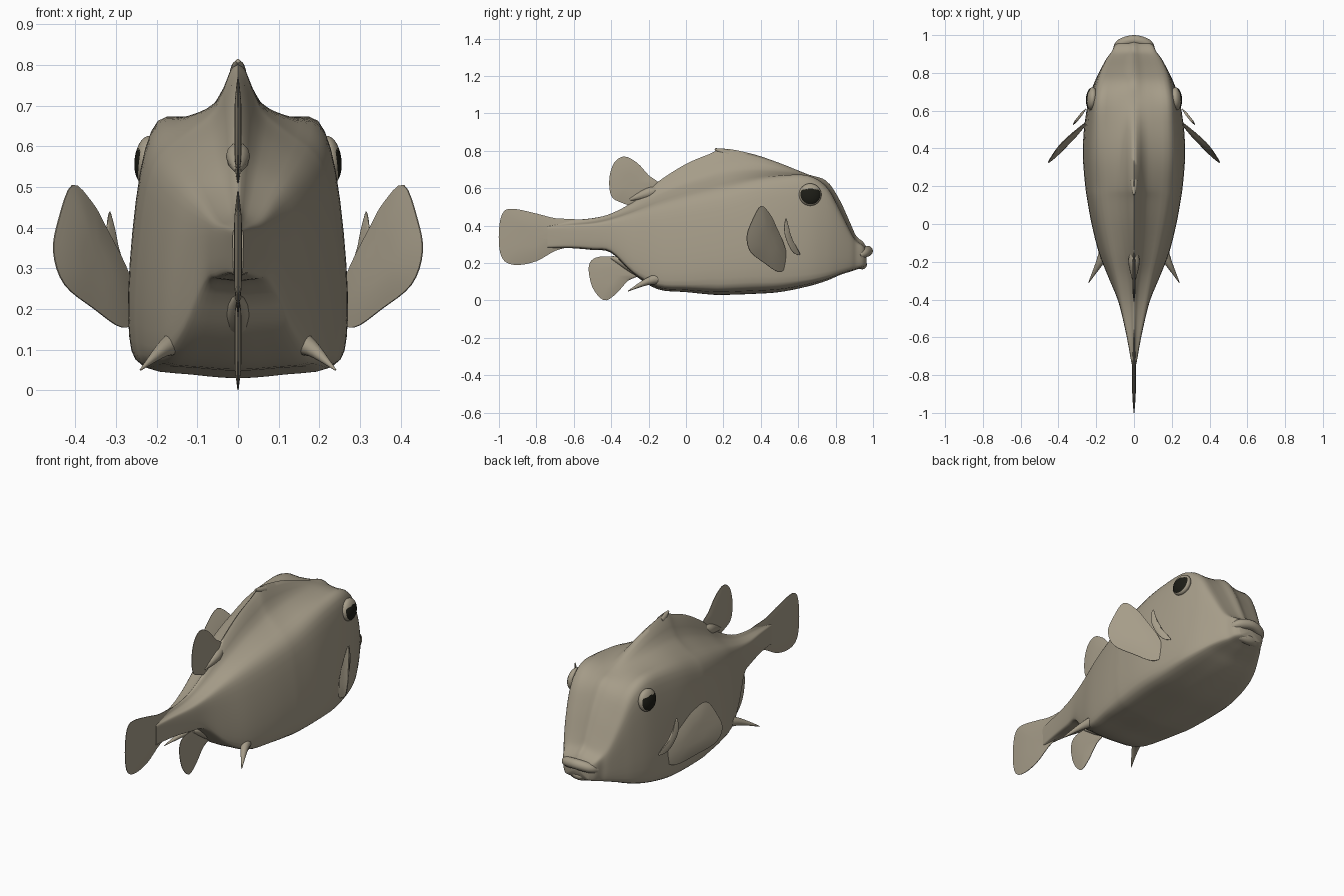
import bpy, bmesh, math
from mathutils import Vector

if "Cube" in bpy.data.objects:
    bpy.data.objects.remove(bpy.data.objects["Cube"])


def material(name, rgb):
    m = bpy.data.materials.new(name)
    m.diffuse_color = (*rgb, 1)
    m.use_nodes = True
    m.node_tree.nodes["Principled BSDF"].inputs["Base Color"].default_value = m.diffuse_color
    return m


SKIN = material("olive tan skin", (0.38, 0.335, 0.25))
DARK = material("dark pupil", (0.012, 0.012, 0.008))


def spline(pts, n, closed=False):
    """Catmull-Rom resampling, n samples per segment."""
    pts = [Vector(p) for p in pts]
    count, out = len(pts), []
    for i in range(count if closed else count - 1):
        def get(j):
            return pts[j % count] if closed else pts[max(0, min(count - 1, j))]
        a, b, c, d = get(i - 1), get(i), get(i + 1), get(i + 2)
        for k in range(n):
            t = k / n
            out.append(0.5 * (2 * b + (c - a) * t + (2 * a - 5 * b + 4 * c - d) * t * t
                              + (3 * b - a - 3 * c + d) * t ** 3))
    return out if closed else out + [pts[-1]]


def loft(name, rings, angle=60):
    """Skin closed rings and close both ends."""
    bm = bmesh.new()
    loops = [[bm.verts.new(p) for p in r] for r in rings]
    n = len(rings[0])
    for a, b in zip(loops, loops[1:]):
        for i in range(n):
            j = (i + 1) % n
            bm.faces.new((a[i], a[j], b[j], b[i]))
    for r in (loops[0], loops[-1]):
        mid = bm.verts.new(sum((v.co for v in r), Vector()) / n)
        for i in range(n):
            bm.faces.new((r[i], r[(i + 1) % n], mid))
    bmesh.ops.remove_doubles(bm, verts=bm.verts, dist=1e-5)
    bmesh.ops.recalc_face_normals(bm, faces=bm.faces)
    return finish(name, bm, angle)


def finish(name, bm, angle=60):
    me = bpy.data.meshes.new(name)
    bm.to_mesh(me)
    bm.free()
    ob = bpy.data.objects.new(name, me)
    bpy.context.collection.objects.link(ob)
    me.materials.append(SKIN)
    bpy.ops.object.select_all(action='DESELECT')
    ob.select_set(True)
    bpy.context.view_layer.objects.active = ob
    bpy.ops.object.shade_smooth_by_angle(angle=math.radians(angle))
    return ob


def fin(name, outline, thick, side=0, root=(0, 0), slope=0, lean=0):
    """Lens-shaped fin from a (y, z) outline; x leans out from the root as y falls and z rises."""
    edge = spline([(y, z, 0) for y, z in outline], 4, True)
    mid = sum(edge, Vector()) / len(edge)
    normal = Vector((1, slope, -lean)).normalized()
    rings = []
    for s, t in ((.35, 1), (.6, .85), (.85, .45), (1, .15), (1, -.15), (.85, -.45), (.6, -.85), (.35, -1)):
        ring = []
        for e in edge:
            q = mid + (e - mid) * s
            x = root[0] + (root[1] - q.x) * slope + (q.y - mid.y) * lean
            p = Vector((x, q.x, q.y)) + normal * t * thick
            ring.append((p.x * (side or 1), p.y, p.z))
        rings.append(ring)
    return loft(name, rings, 75)


def tube(name, pts, radii, sides=12):
    """Tapered tube along a smooth path."""
    path = spline(pts, 5)
    rad = [v.x for v in spline([(r, 0, 0) for r in radii], 5)]
    rings = []
    for i, p in enumerate(path):
        d = (path[min(i + 1, len(path) - 1)] - path[max(i - 1, 0)]).normalized()
        u = d.cross(Vector((0, 0, 1))).normalized()
        v = u.cross(d)
        rings.append([p + (u * math.cos(a) + v * math.sin(a)) * rad[i]
                      for a in (math.tau * k / sides for k in range(sides))])
    return loft(name, rings)


# Body stations: y, crest z, shoulder z, shoulder x, keel z, keel x, belly z
STATIONS = [
    (.965, .285, .265, .065, .205, .07, .185),
    (.945, .315, .29, .092, .20, .095, .175),
    (.91, .345, .315, .108, .19, .112, .165),
    (.88, .41, .36, .128, .185, .135, .155),
    (.82, .54, .48, .155, .17, .17, .135),
    (.75, .64, .60, .175, .155, .205, .105),
    (.65, .675, .66, .192, .14, .238, .075),
    (.50, .735, .655, .20, .13, .262, .045),
    (.35, .785, .63, .203, .13, .267, .035),
    (.20, .812, .59, .195, .12, .255, .03),
    (.13, .785, .575, .188, .12, .245, .032),
    (0, .73, .545, .167, .11, .222, .045),
    (-.15, .635, .505, .135, .115, .185, .06),
    (-.28, .53, .465, .10, .17, .135, .14),
    (-.40, .465, .43, .072, .28, .085, .255),
    (-.50, .44, .41, .052, .30, .058, .27),
    (-.62, .43, .40, .03, .31, .033, .28),
    (-.74, .42, .39, .012, .31, .012, .28),
]


def section(y, zt, zs, ws, zb, wb, zl):
    half = [(.28 * ws, zs + .5 * (zt - zs)), (.62 * ws, zs + .24 * (zt - zs)), (ws, zs),
            (ws + .3 * (wb - ws) + .09 * ws, zs + .2 * (zb - zs)),
            (ws + .8 * (wb - ws) + .06 * ws, zs + .65 * (zb - zs)),
            (wb, zb), (.88 * wb, zl + .28 * (zb - zl)), (.45 * wb, zl + .1 * (zb - zl))]
    pts = [(0, zt)] + half + [(0, zl)] + [(-x, z) for x, z in reversed(half)]
    return [Vector((p.x, y, p.y)) for p in spline([(x, z, 0) for x, z in pts], 3, True)]


cage = [section(*s) for s in STATIONS]
columns = [spline(c, 4) for c in zip(*cage)]
loft("body", [list(r) for r in zip(*columns)], 80)

# Thorn on the back crest
tube("back_thorn", [(0, .23, .785), (0, .19, .797), (0, .155, .81)], [.02, .015, .005])

# Lips
tube("upper_lip", [(-.095, .925, .24), (-.068, .955, .255), (0, .973, .265), (.068, .955, .255), (.095, .925, .24)],
     [.018, .026, .027, .026, .018])
tube("lower_lip", [(-.09, .905, .215), (-.06, .93, .2), (0, .942, .192), (.06, .93, .2), (.09, .905, .215)],
     [.016, .024, .026, .024, .016])

# Middle fins
fin("tail_fin", [(-.55, .42), (-.7, .44), (-.8, .465), (-.92, .49), (-.975, .475), (-.998, .40), (-.998, .28),
                 (-.97, .21), (-.9, .19), (-.8, .21), (-.7, .265), (-.62, .285), (-.55, .29)], .01)
fin("back_fin", [(-.14, .62), (-.2, .67), (-.26, .735), (-.33, .77), (-.385, .735), (-.41, .65), (-.40, .56),
                 (-.35, .525), (-.25, .50), (-.16, .54)], .009)
fin("belly_fin", [(-.25, .14), (-.30, .22), (-.37, .235), (-.48, .23), (-.52, .18), (-.50, .07), (-.44, .002),
                  (-.38, .03), (-.31, .105)], .009)
# Fleshy fin bases
tube("back_fin_base", [(0, -.13, .60), (0, -.20, .575), (0, -.30, .54)], [.01, .03, .008])
tube("belly_fin_base", [(0, -.20, .13), (0, -.30, .19), (0, -.40, .23)], [.03, .035, .008])

for side, label in ((1, "right"), (-1, "left")):
    # Side fin and gill flap
    fin(label + "_side_fin", [(.40, .505), (.45, .46), (.48, .40), (.53, .28), (.535, .18), (.49, .155), (.42, .2),
                              (.345, .26), (.325, .34), (.35, .42)], .012, side, (.262, .54), .88, .12)
    fin(label + "_gill_flap", [(.535, .44), (.55, .38), (.58, .30), (.61, .245), (.57, .26), (.535, .33),
                               (.525, .39)], .007, side, (.255, .61), .8)
    # Belly spine
    tube(label + "_belly_spine", [(side * .145, -.13, .12), (side * .185, -.21, .10), (side * .24, -.31, .05)],
         [.035, .019, .002])
    # Eye with a dark pupil under the lid
    bm = bmesh.new()
    bmesh.ops.create_uvsphere(bm, u_segments=48, v_segments=40, radius=1)
    for v in bm.verts:
        v.co = Vector((v.co.z * .03, v.co.x * .06, v.co.y * .06))
    for f in bm.faces:
        c = f.calc_center_median()
        if c.x * side > 0 and math.hypot(c.y, c.z) < .054 and c.z < .03 - .15 * abs(c.y):
            f.material_index = 1
    bmesh.ops.recalc_face_normals(bm, faces=bm.faces)
    eye = finish(label + "_eye", bm)
    eye.data.materials.append(DARK)
    eye.location = (side * .224, .664, .566)
    eye.rotation_euler = (0, side * -.12, side * .1)
